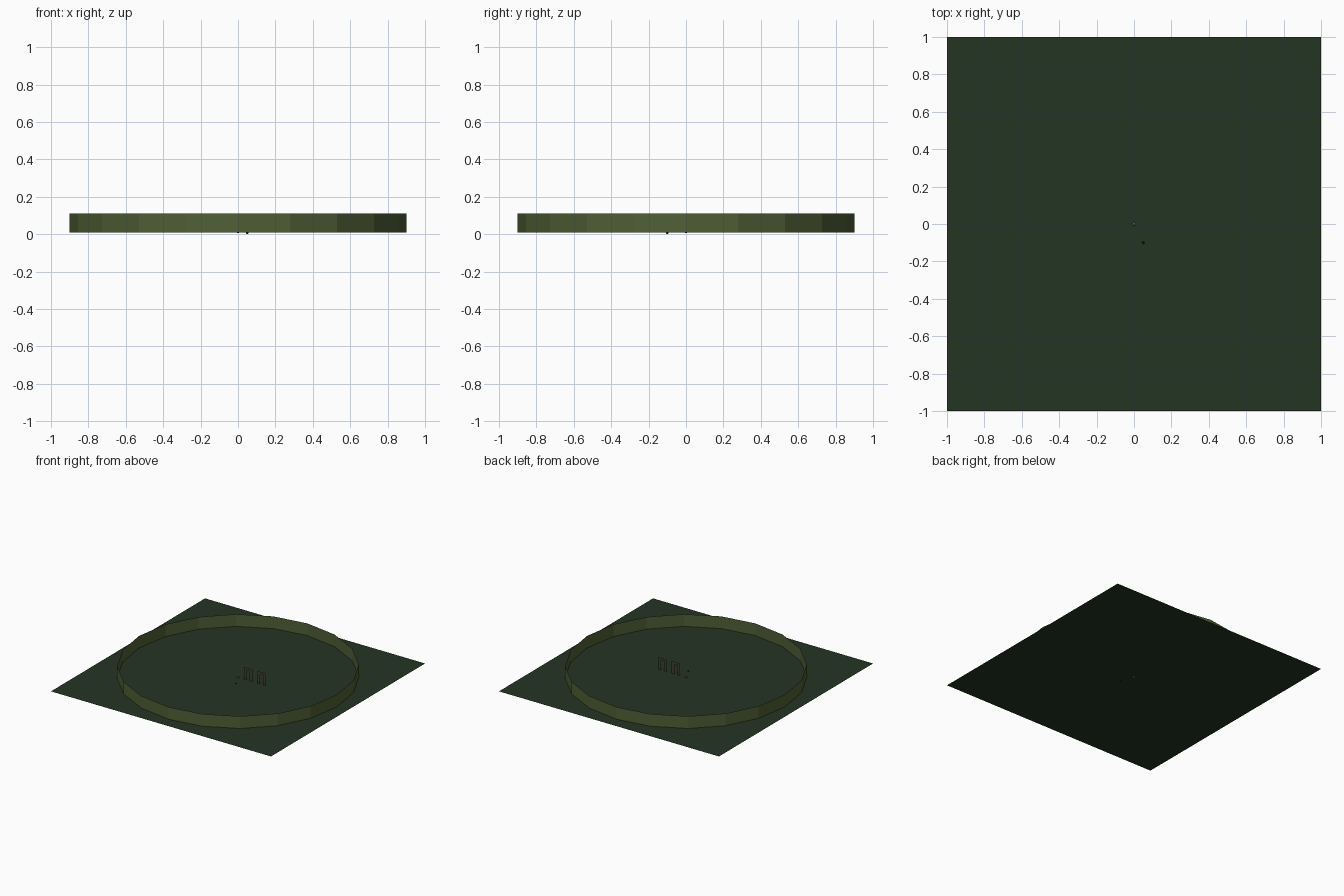
import bpy, bmesh, math

if "Cube" in bpy.data.objects:
    bpy.data.objects.remove(bpy.data.objects["Cube"])


def material(name, rgb):
    m = bpy.data.materials.new(name)
    m.diffuse_color = (*rgb, 1)
    m.use_nodes = True
    m.node_tree.nodes["Principled BSDF"].inputs["Base Color"].default_value = m.diffuse_color
    return m


GROUND = material("dark green", (0.017, 0.035, 0.017))
OLIVE = material("olive", (0.080, 0.115, 0.035))
BROWN = material("dark brown", (0.055, 0.050, 0.022))
BLACK = material("near black", (0.012, 0.014, 0.010))
BASE = 0.01   # ground level
TOP = 0.11    # wall top


def finish(name, bm, mat):
    me = bpy.data.meshes.new(name)
    bm.to_mesh(me)
    bm.free()
    me.materials.append(mat)
    ob = bpy.data.objects.new(name, me)
    bpy.context.collection.objects.link(ob)
    return ob


def quad(bm, pts):
    bm.faces.new([bm.verts.new(p) for p in pts])


def upright(bm, x0, x1, z0, z1, y=0.0):
    quad(bm, [(x0, y, z0), (x1, y, z0), (x1, y, z1), (x0, y, z1)])


# square ground sheet
bm = bmesh.new()
quad(bm, [(-1, -1, BASE), (1, -1, BASE), (1, 1, BASE), (-1, 1, BASE)])
finish("ground_sheet", bm, GROUND)

# open twenty-sided ring wall without thickness
bm = bmesh.new()
N, R = 20, 0.9
ring = [(R * math.cos(2 * math.pi * i / N), R * math.sin(2 * math.pi * i / N)) for i in range(N)]
for i in range(N):
    a, b = ring[i], ring[(i + 1) % N]
    quad(bm, [(*a, BASE), (*b, BASE), (*b, TOP), (*a, TOP)])
finish("ring_wall", bm, OLIVE)

# two small thin upright frames near the middle
for n, x in enumerate((0.055, 0.175)):
    bm = bmesh.new()
    upright(bm, x, x + 0.024, BASE, TOP)
    upright(bm, x + 0.051, x + 0.075, BASE, TOP)
    upright(bm, x + 0.024, x + 0.051, TOP - 0.02, TOP)
    finish("small_frame_%d" % (n + 1), bm, BROWN)

# tiny centre stud and the pebble that pokes through the ground
for name, loc, r, mat in (("centre_stud", (0, 0, 0.013), 0.012, OLIVE),
                          ("pebble", (0.05, -0.1, 0.008), 0.008, BLACK)):
    bm = bmesh.new()
    bmesh.ops.create_icosphere(bm, subdivisions=1, radius=r)
    for v in bm.verts:
        v.co.z *= 0.008 / r
    ob = finish(name, bm, mat)
    ob.location = loc
